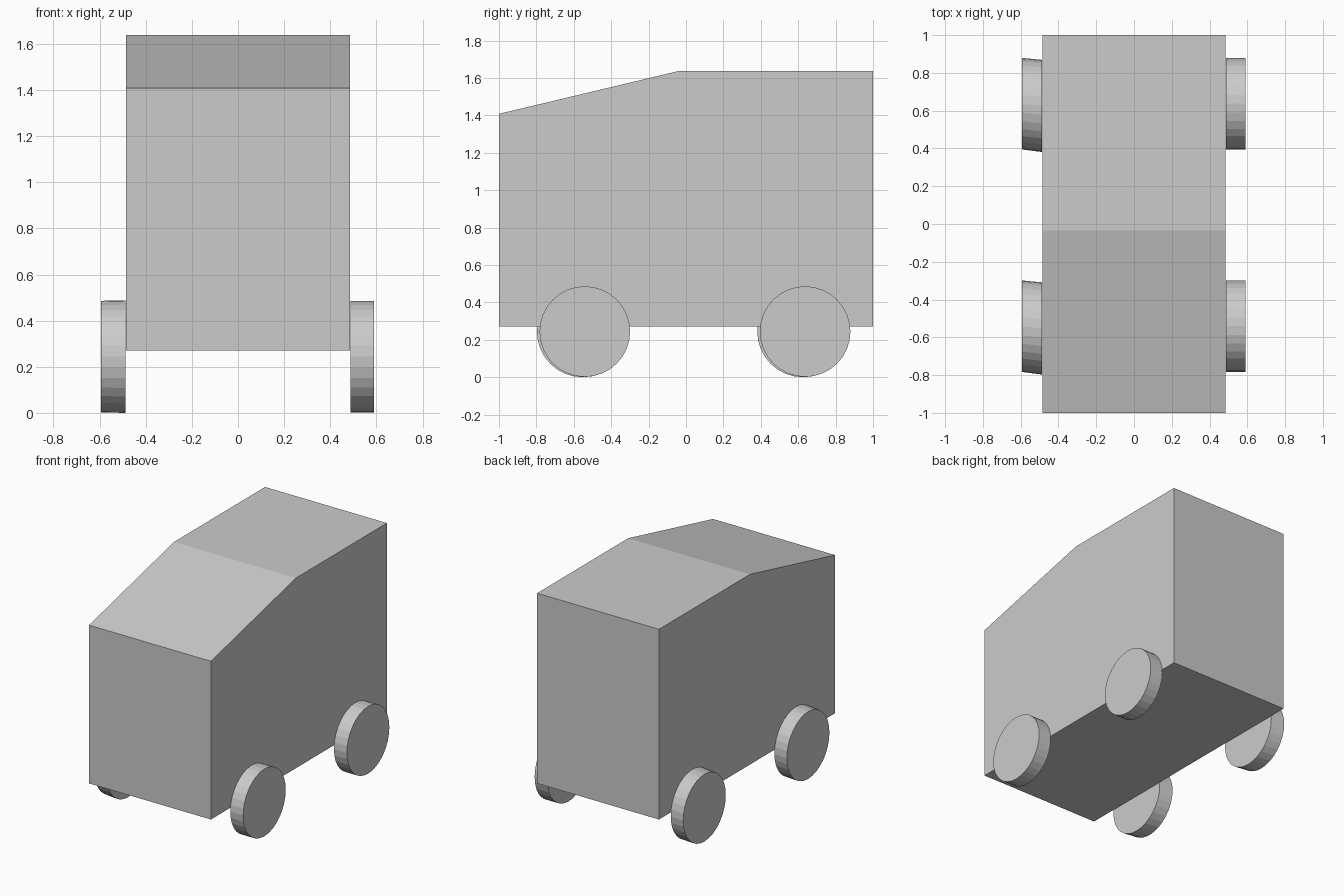
import bpy, bmesh
from math import cos, sin, tau

if "Cube" in bpy.data.objects:
    bpy.data.objects.remove(bpy.data.objects["Cube"])


def loft(name, rings):
    """Closed solid between two matching outlines."""
    bm = bmesh.new()
    a, b = [[bm.verts.new(p) for p in ring] for ring in rings]
    n = len(a)
    bm.faces.new(a)
    bm.faces.new(b)
    for i in range(n):
        j = (i + 1) % n
        bm.faces.new((a[i], a[j], b[j], b[i]))
    bmesh.ops.recalc_face_normals(bm, faces=bm.faces)
    mesh = bpy.data.meshes.new(name)
    bm.to_mesh(mesh)
    bm.free()
    obj = bpy.data.objects.new(name, mesh)
    bpy.context.collection.objects.link(obj)
    return obj


def circle(x, y, z, r, sides=32):
    return [(x, y + r * cos(tau * i / sides), z + r * sin(tau * i / sides))
            for i in range(sides)]


# Van body: side profile (y, z) extruded across the width
profile = [(-1, 0.27), (1, 0.27), (1, 1.638), (-0.035, 1.638), (-1, 1.408)]
loft("van_body", [[(x, y, z) for y, z in profile] for x in (-0.485, 0.485)])

# Wheels: the left pair is slightly skewed, inner face set towards the front
R, Z = 0.242, 0.244
for end, y in (("front", -0.541), ("rear", 0.637)):
    loft(end + "_right_wheel", [circle(0.487, y, Z, R), circle(0.589, y, Z, R)])
    loft(end + "_left_wheel", [circle(-0.487, y - 0.012, Z, 0.244),
                               circle(-0.593, y, Z, R)])
